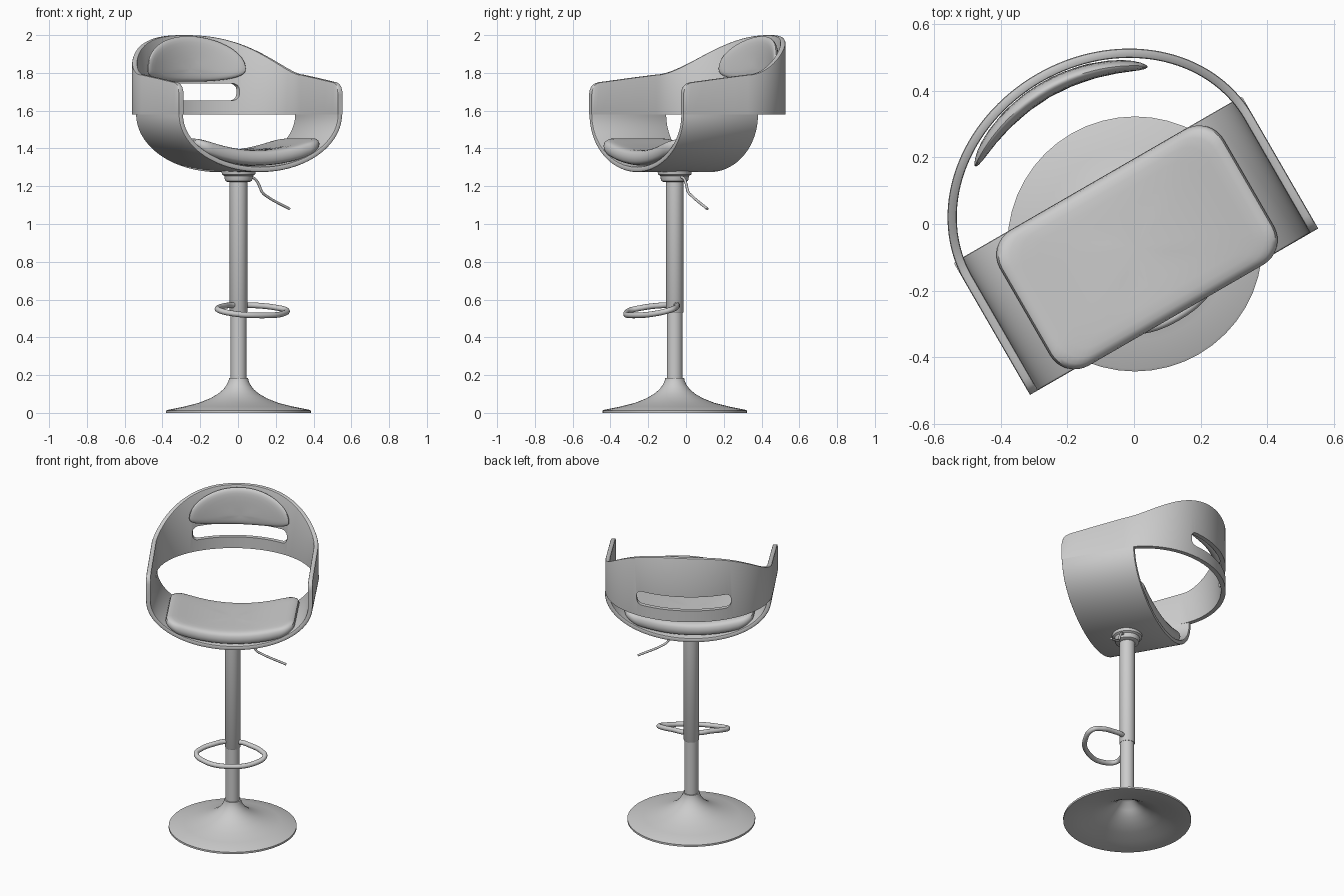
import bpy, bmesh
from math import sin, cos, pi, radians
from mathutils import Matrix

if "Cube" in bpy.data.objects:
    bpy.data.objects.remove(bpy.data.objects["Cube"])

# chair is built facing -y, then turned by PLACE
PLACE = Matrix.Translation((0.003, -0.06, 0)) @ Matrix.Rotation(radians(30), 4, 'Z')


def finish(obj, angle=40):
    bpy.ops.object.select_all(action='DESELECT')
    obj.select_set(True)
    bpy.context.view_layer.objects.active = obj
    bpy.ops.object.shade_smooth_by_angle(angle=radians(angle))


def loft(name, rings, cap=True, close=False):
    """Skin a list of equal closed rings of points."""
    bm = bmesh.new()
    vs = [[bm.verts.new(p) for p in r] for r in rings]
    n = len(rings[0])
    pairs = list(zip(vs, vs[1:])) + ([(vs[-1], vs[0])] if close else [])
    for a, b in pairs:
        for i in range(n):
            j = (i + 1) % n
            bm.faces.new((a[i], a[j], b[j], b[i]))
    if cap:
        bm.faces.new(vs[0])
        bm.faces.new(vs[-1])
    bmesh.ops.remove_doubles(bm, verts=bm.verts, dist=1e-5)
    bmesh.ops.recalc_face_normals(bm, faces=bm.faces)
    me = bpy.data.meshes.new(name)
    bm.to_mesh(me)
    bm.free()
    obj = bpy.data.objects.new(name, me)
    bpy.context.collection.objects.link(obj)
    finish(obj)
    return obj


def lathe(name, profile, n=48):
    """Revolve (radius, z) points about the post axis."""
    return loft(name, [[(r * cos(2 * pi * i / n), r * sin(2 * pi * i / n), z)
                        for i in range(n)] for r, z in profile], cap=False)


def tube(name, pts, radius, cyclic=False):
    cu = bpy.data.curves.new(name, 'CURVE')
    cu.dimensions = '3D'
    cu.bevel_depth, cu.bevel_resolution = radius, 4
    cu.use_fill_caps = True
    sp = cu.splines.new('BEZIER')
    sp.bezier_points.add(len(pts) - 1)
    for bp, p in zip(sp.bezier_points, pts):
        bp.co = p
        bp.handle_left_type = bp.handle_right_type = 'AUTO'
    sp.use_cyclic_u = cyclic
    obj = bpy.data.objects.new(name, cu)
    bpy.context.collection.objects.link(obj)
    return obj


def pad(name, outline, profile, place):
    """Cushion: scaled copies of an outline, each at a height, mapped to 3D."""
    obj = loft(name, [[place(x * s, y * s, h) for x, y in outline] for s, h in profile], cap=False)
    finish(obj, 80)


def rounded_rect(hx, hy, r, n=8, sub=10):
    corners = []
    for k, (sx, sy) in enumerate(((1, 1), (-1, 1), (-1, -1), (1, -1))):
        for i in range(n + 1):
            a = (k + i / n) * pi / 2
            corners.append((sx * (hx - r) + r * cos(a), sy * (hy - r) + r * sin(a)))
    pts = []
    for i, (x, y) in enumerate(corners):          # split the long straight sides
        x2, y2 = corners[(i + 1) % len(corners)]
        m = sub if i % (n + 1) == n else 1
        pts += [(x + (x2 - x) * k / m, y + (y2 - y) * k / m) for k in range(m)]
    return pts


# flared pedestal base, hollow underneath
outer = [(.05, .185), (.053, .17), (.062, .15), (.08, .125), (.11, .1), (.15, .077),
         (.21, .053), (.29, .033), (.375, .016), (.383, .012), (.383, 0)]
inner = [(.373, 0), (.29, .02), (.21, .038), (.15, .06), (.11, .082), (.07, .11), (.04, .15), (0, .16)]
lathe("pedestal_base", [(0, .185)] + outer + inner)

# telescopic post and hub under the seat
lathe("lower_post", [(0, .17), (.042, .17), (.042, .56), (0, .56)], 32)
lathe("upper_post", [(0, .53), (.044, .53), (.047, .535), (.047, 1.25), (0, 1.25)], 32)
lathe("seat_hub", [(0, 1.222), (.058, 1.222), (.07, 1.228), (.074, 1.24), (.076, 1.255),
                   (.088, 1.262), (.092, 1.285), (0, 1.285)], 32)

# height lever
tube("height_lever", [(.05, 0, 1.248), (.095, 0, 1.242), (.12, 0, 1.215), (.145, 0, 1.168),
                      (.17, .005, 1.15), (.32, .015, 1.08)], .007)

# footrest loop
half = [(.045, -.015, .57), (.11, -.05, .567), (.18, -.1, .556), (.206, -.145, .545), (.165, -.2, .528)]
tube("footrest_loop", half + [(0, -.25, .516)] + [(-x, y, z) for x, y, z in reversed(half)], .015, True)

# lower shell: half-ellipse trough open at front and back
W, T, SEAM = .5, .028, 1.58
F, B, E = -.235, .224, .007
section = [(F, E), (F + E * .3, E * .3), (F + E, 0), (B - E, 0), (B - E * .3, E * .3), (B, E),
           (B, T - E), (B - E * .3, T - E * .3), (B - E, T), (F + E, T), (F + E * .3, T - E * .3), (F, T - E)]
rings = []
for i in range(65):
    a = pi * i / 64
    rings.append([(-(W - t) * cos(a), y, SEAM - (.305 - t) * sin(a)) for y, t in section])
loft("lower_shell", rings)

# upper shell: arms and back as one bent band with a rising top edge
CY, DEPTH = .16, .43
path = []                                          # x, y, inward x, inward y, top z
for y, z in ((F, 1.69), (-.232, 1.71), (-.224, 1.728), (-.208, 1.742), (-.185, 1.75), (-.1, 1.76),
             (0, 1.772), (.08, 1.781)):
    path.append((W, y, 1, 0, z))
for i in range(33):
    a = pi / 2 * i / 32
    u = (a / (pi / 2) + sin(a)) / 2
    path.append((W * cos(a), CY + DEPTH * sin(a), cos(a), sin(a), 1.79 + .21 * u * u * (3 - 2 * u)))
path += [(-x, y, -nx, ny, z) for x, y, nx, ny, z in reversed(path[:-1])]
rings = []
for x, y, nx, ny, z in path:
    sec = [(0, SEAM), (0, z - E), (E * .3, z - E * .3), (E, z), (T - E, z), (T - E * .3, z - E * .3),
           (T, z - E), (T, SEAM)]
    rings.append([(x - nx * t, y - ny * t, h) for t, h in sec])
shell = loft("upper_shell", rings)

# hand slot cut through the back
slot = rounded_rect(.283, .045, .032, sub=1)
cutter = loft("slot_cutter", [[(x, y, 1.699 + z) for x, z in slot] for y in (.36, .8)])
mod = shell.modifiers.new("slot", 'BOOLEAN')
mod.operation, mod.solver, mod.object = 'DIFFERENCE', 'EXACT', cutter
finish(shell)
bpy.ops.object.modifier_apply(modifier=mod.name)
bpy.data.objects.remove(cutter)
finish(shell)

# seat cushion, curved to follow the trough
edge = [(0, 1), (.25, 1), (.5, 1), (.7, .99), (.82, .96), (.9, .88), (.955, .72), (.985, .45)]
full = edge + [(1, 0)] + [(s, -h) for s, h in reversed(edge)]
pad("seat_cushion", rounded_rect(.388, .235, .085), [(s, h * .042) for s, h in full],
    lambda x, y, h: (x, y - .012, 1.35 + .078 * (x / .385) ** 2 + h))

# half-moon back cushion resting on the inside of the back
moon = []
for i in range(72):
    a = 2 * pi * i / 72
    c, s = cos(a), sin(a)
    k = 1 if s >= 0 else .75
    moon.append((.3 * (abs(c) ** k) * (1 if c > 0 else -1), .172 * s if s > 0 else -.068 * abs(s) ** k))


def on_back(x, z, h):
    y = CY + (DEPTH - T) * (1 - (x / (W - T)) ** 2) ** .5
    return (x, y - .027 - h, 1.822 + z)


dome = [(s, h * .025) for s, h in ((0, 1), (.25, 1), (.5, .98), (.7, .9), (.82, .8), (.9, .66), (.96, .44), (.99, .2))]
pad("back_cushion", moon, dome + [(1, 0)] + [(s, -h) for s, h in reversed(dome)], on_back)

# turn the whole chair into place
for obj in bpy.context.collection.objects:
    obj.matrix_world = PLACE @ obj.matrix_world
